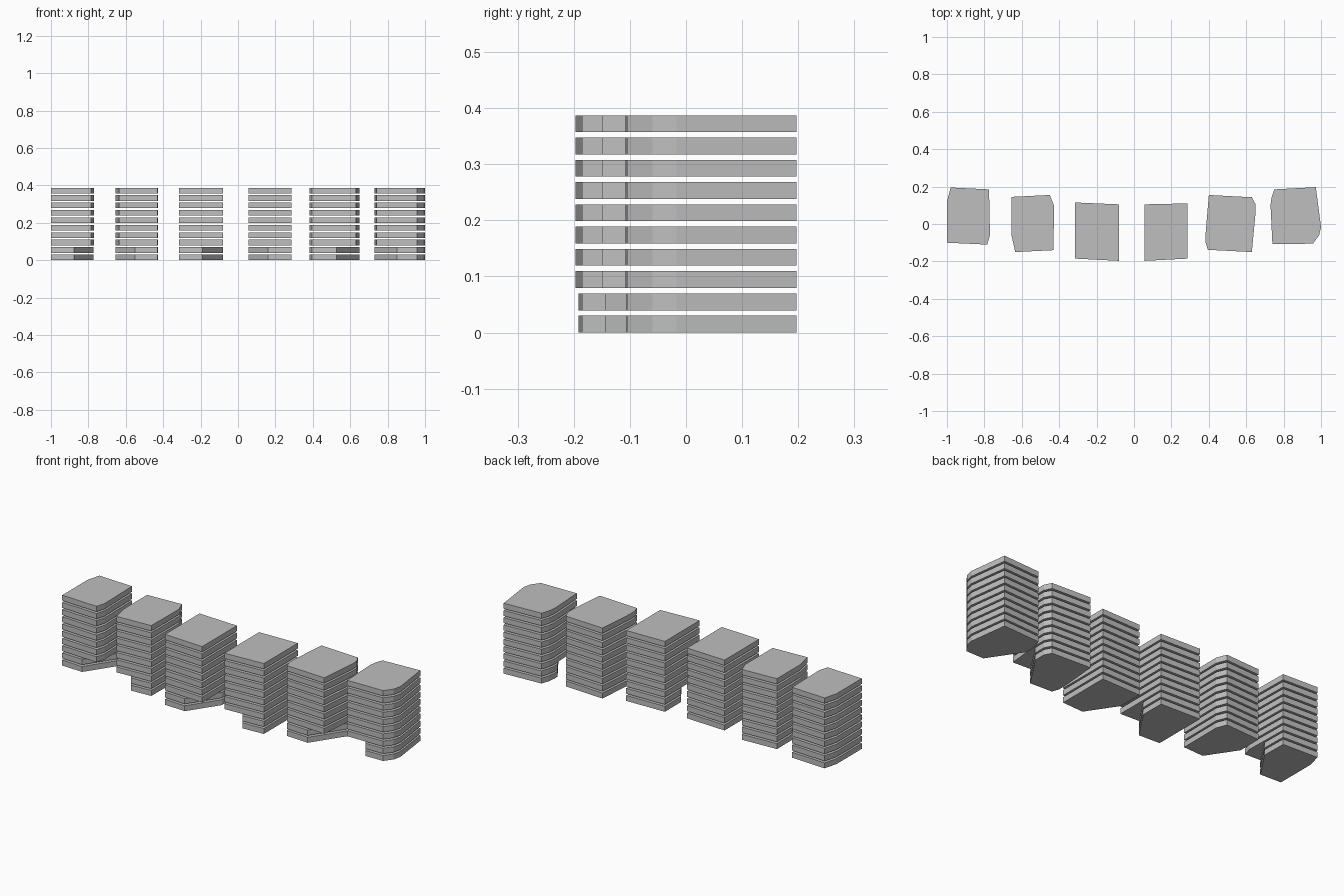
import bpy, bmesh
from mathutils import Vector

if "Cube" in bpy.data.objects:
    bpy.data.objects.remove(bpy.data.objects["Cube"], do_unlink=True)

grey = bpy.data.materials.new("concrete_grey")
grey.use_nodes = True
colour = (0.52, 0.52, 0.52, 1)
grey.diffuse_color = colour
grey.node_tree.nodes["Principled BSDF"].inputs["Base Color"].default_value = colour

FLOORS, PITCH, THICK = 10, 0.0397, 0.03

# Footprint corners, then the front point where the entrance cut starts,
# and the side (+1 or -1 in x) it cuts towards
towers = [
    ([(-0.98, 0.195), (-0.775, 0.185), (-0.77, -0.06), (-0.785, -0.11),
      (-1, -0.1), (-1, 0.12)], (-0.875, -0.105), 1),
    ([(-0.655, 0.145), (-0.45, 0.155), (-0.428, 0.1), (-0.43, -0.14),
      (-0.635, -0.15), (-0.655, -0.06)], (-0.55, -0.146), -1),
    ([(-0.315, 0.115), (-0.08, 0.105), (-0.08, -0.197), (-0.315, -0.185)],
     (-0.19, -0.191), 1),
    ([(0.055, 0.105), (0.287, 0.11), (0.287, -0.185), (0.055, -0.197)],
     (0.16, -0.191), -1),
    ([(0.4, 0.155), (0.63, 0.143), (0.65, 0.105), (0.65, 0.06),
      (0.63, -0.15), (0.395, -0.138), (0.383, -0.1), (0.383, -0.05)],
     (0.525, -0.146), 1),
    ([(0.75, 0.185), (0.972, 0.197), (1, -0.017), (0.99, -0.06),
      (0.957, -0.105), (0.74, -0.108), (0.73, 0.1), (0.735, 0.14)],
     (0.85, -0.106), -1),
]


def add_slab(bm, outline, z, cut=None, side=1):
    """Extrude one floor; lower floors lose a slanted front corner."""
    part = bmesh.new()
    base = part.faces.new([part.verts.new((x, y, z)) for x, y in outline])
    top = bmesh.ops.extrude_face_region(part, geom=[base], use_keep_orig=True)
    moved = [v for v in top["geom"] if isinstance(v, bmesh.types.BMVert)]
    bmesh.ops.translate(part, verts=moved, vec=(0, 0, THICK))
    if cut:
        geom = part.verts[:] + part.edges[:] + part.faces[:]
        result = bmesh.ops.bisect_plane(
            part, geom=geom, plane_co=Vector((*cut, 0)),
            plane_no=Vector((side * 1.5, -1, 0)), clear_outer=True)
        rim = [e for e in result["geom_cut"] if isinstance(e, bmesh.types.BMEdge)]
        bmesh.ops.edgeloop_fill(part, edges=rim)
    bmesh.ops.recalc_face_normals(part, faces=part.faces[:])
    temp = bpy.data.meshes.new("slab_part")
    part.to_mesh(temp)
    part.free()
    bm.from_mesh(temp)
    bpy.data.meshes.remove(temp)


# Each tower is a stack of separate floor slabs, the two lowest cut back
for number, (outline, cut, side) in enumerate(towers, 1):
    bm = bmesh.new()
    for floor in range(FLOORS):
        add_slab(bm, outline, floor * PITCH, cut if floor < 2 else None, side)
    mesh = bpy.data.meshes.new(f"tower_floors_{number}")
    bm.to_mesh(mesh)
    bm.free()
    mesh.materials.append(grey)
    tower = bpy.data.objects.new(f"tower_floors_{number}", mesh)
    bpy.context.collection.objects.link(tower)
